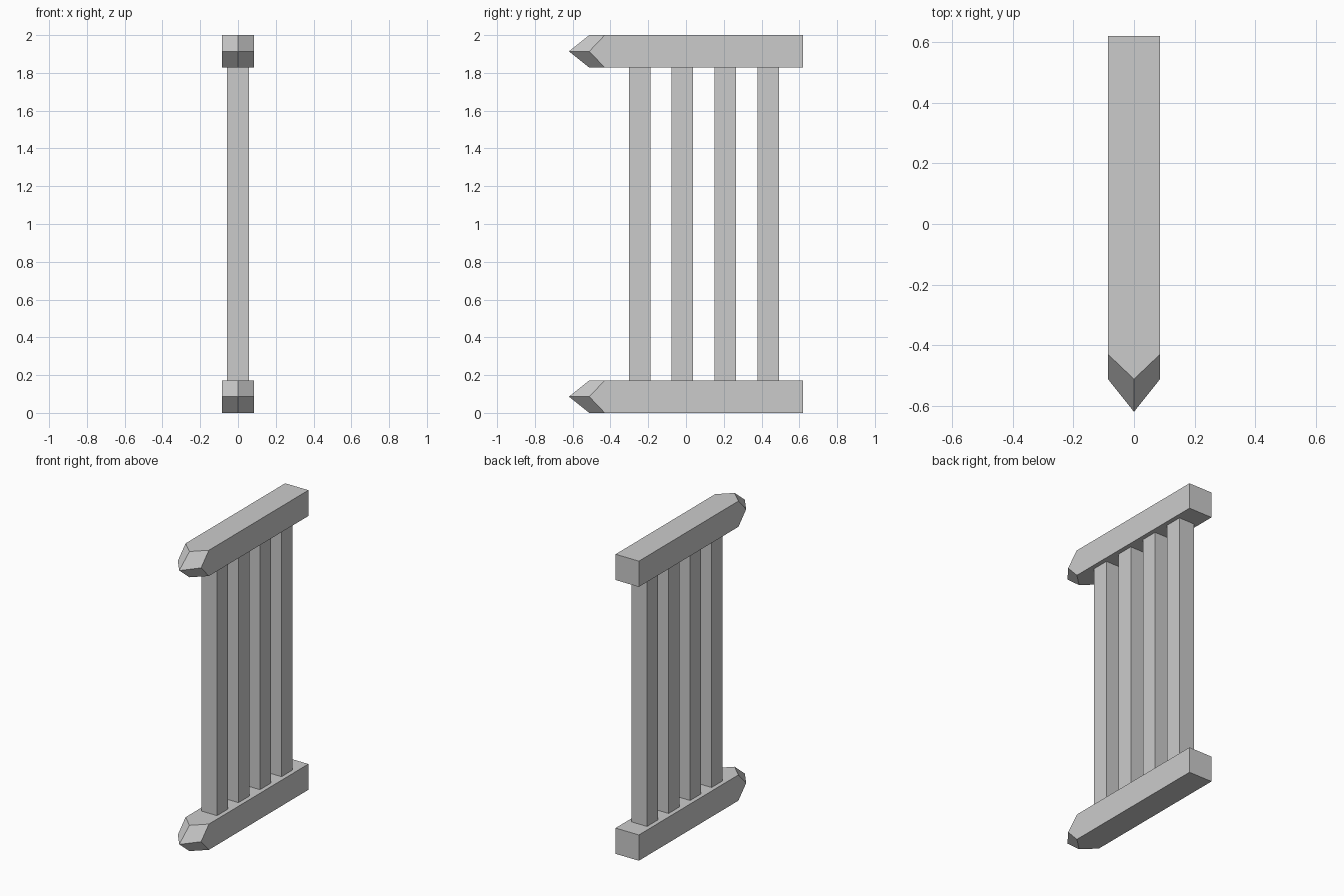
import bpy, bmesh

cube = bpy.data.objects.get("Cube")
if cube:
    bpy.data.objects.remove(cube)

grey = bpy.data.materials.new("plain_grey")
grey.use_nodes = True
colour = (0.6, 0.6, 0.6, 1)
grey.diffuse_color = colour
grey.node_tree.nodes["Principled BSDF"].inputs["Base Color"].default_value = colour

HALF = 0.086                      # half thickness of the rails
BACK, TIP = 0.62, -0.62           # rail ends along y
CORNER, MIDDLE = -0.43, -0.512    # where the pointed end begins
POST = 0.114                      # post thickness
HEIGHT = 2.0


def add_object(name, bm, location):
    bmesh.ops.recalc_face_normals(bm, faces=bm.faces)
    mesh = bpy.data.meshes.new(name)
    bm.to_mesh(mesh)
    bm.free()
    mesh.materials.append(grey)
    obj = bpy.data.objects.new(name, mesh)
    obj.location = location
    bpy.context.collection.objects.link(obj)


def add_rail(name, z):
    """Square beam with a four-faced point whose ridges meet the flat sides."""
    bm = bmesh.new()
    signs = [(1, 1), (-1, 1), (-1, -1), (1, -1)]
    mids = [(0, 1), (-1, 0), (0, -1), (1, 0)]
    back = [bm.verts.new((x * HALF, BACK, s * HALF)) for x, s in signs]
    corners = [bm.verts.new((x * HALF, CORNER, s * HALF)) for x, s in signs]
    middles = [bm.verts.new((x * HALF, MIDDLE, s * HALF)) for x, s in mids]
    tip = bm.verts.new((0, TIP, 0))
    bm.faces.new(back)
    for i in range(4):
        j = (i + 1) % 4
        bm.faces.new((back[i], back[j], corners[j], middles[i], corners[i]))
        bm.faces.new((corners[i], middles[i], tip, middles[i - 1]))
    add_object(name, bm, (0, 0, z))


def add_post(name, y):
    bm = bmesh.new()
    bmesh.ops.create_cube(bm, size=1)
    bmesh.ops.scale(bm, vec=(POST, POST, HEIGHT - 4 * HALF), verts=bm.verts)
    add_object(name, bm, (0, y, HEIGHT / 2))


# Rails
add_rail("bottom_rail", HALF)
add_rail("top_rail", HEIGHT - HALF)

# Posts
for n in range(4):
    add_post(f"post_{n + 1}", -0.246 + n * 0.227)
